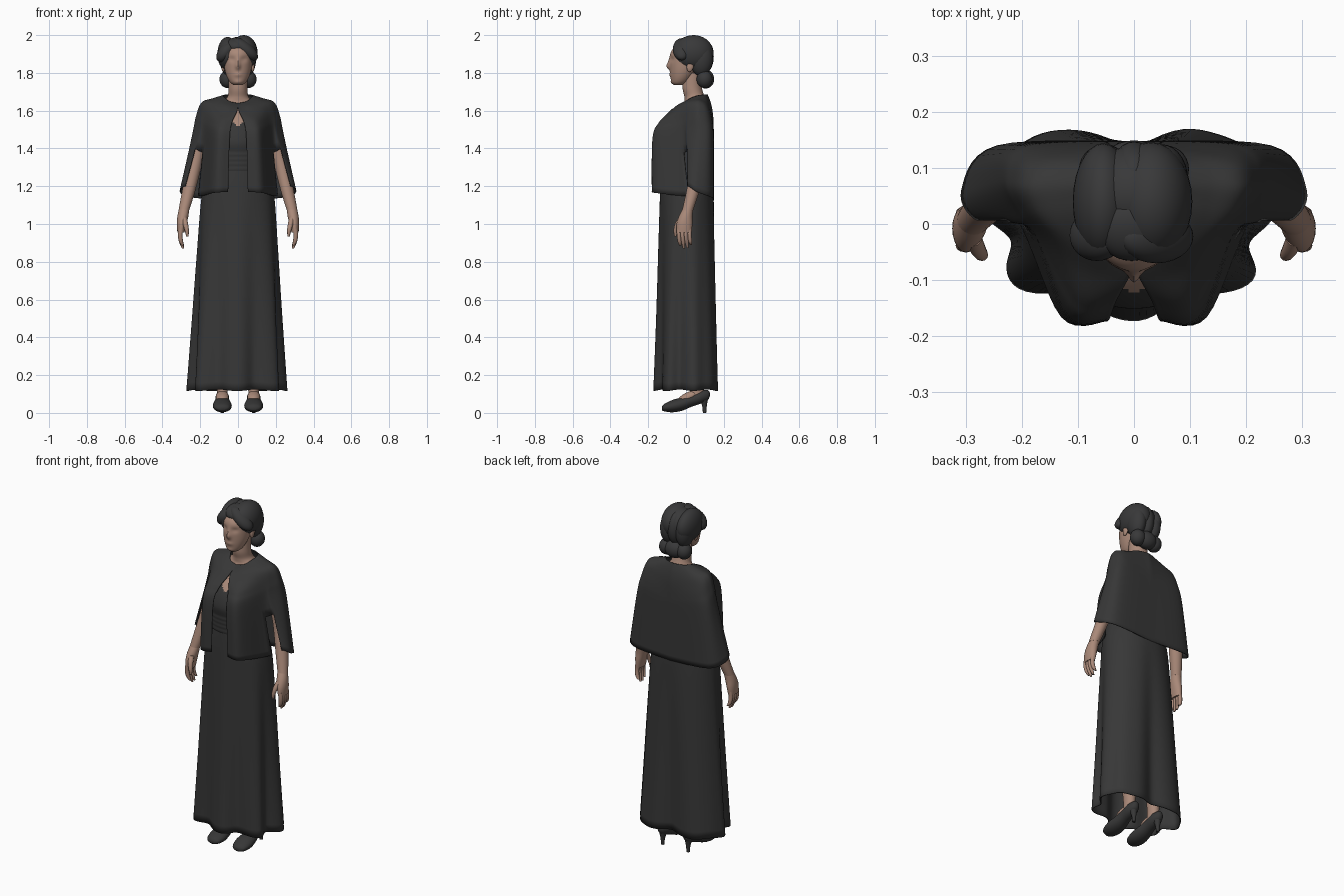
import bpy, bmesh, math
from mathutils import Matrix, Vector


def material(name, r, g, b):
    m = bpy.data.materials.new(name)
    m.diffuse_color = (r, g, b, 1)
    return m


DARK = material("charcoal cloth", 0.038, 0.038, 0.038)
HAIR = material("dark hair", 0.040, 0.040, 0.041)
SKIN = material("skin", 0.40, 0.25, 0.19)


def spline(rows, steps):
    """Catmull-Rom through rows of numbers."""
    out = []
    for i in range(len(rows) - 1):
        a, b, c, d = (rows[max(i - 1, 0)], rows[i], rows[i + 1],
                      rows[min(i + 2, len(rows) - 1)])
        for k in range(steps):
            t = k / steps
            out.append([0.5 * (2 * q + (r - p) * t + (2 * p - 5 * q + 4 * r - s) * t * t
                               + (3 * q - p - 3 * r + s) * t ** 3)
                        for p, q, r, s in zip(a, b, c, d)])
    out.append(list(rows[-1]))
    return out


def finish(name, bm, mats, mirror=False, thick=0):
    bmesh.ops.recalc_face_normals(bm, faces=bm.faces)
    me = bpy.data.meshes.new(name)
    bm.to_mesh(me)
    bm.free()
    for m in mats:
        me.materials.append(m)
    for p in me.polygons:
        p.use_smooth = True
    me.set_sharp_from_angle(angle=math.radians(50))
    ob = bpy.data.objects.new(name, me)
    bpy.context.collection.objects.link(ob)
    if mirror:
        ob.modifiers.new("mirror", 'MIRROR').merge_threshold = 0.0005
    if thick:
        s = ob.modifiers.new("thickness", 'SOLIDIFY')
        s.thickness, s.offset = thick, -1
    return ob


def loft(name, rings, mat, n=24, steps=4, along_y=False, mirror=False,
         caps=True, shape=None, thick=0, rule=None):
    """Rings of (cx, cy, z, rx, ry) skinned together."""
    bm = bmesh.new()
    loops = []
    for cx, cy, z, rx, ry in spline(rings, steps):
        loop = []
        for i in range(n):
            a = 2 * math.pi * i / n
            p = Vector((cx + rx * math.cos(a), cy + ry * math.sin(a), z))
            if shape:
                p = shape(p, a)
            loop.append(bm.verts.new((p.x, p.z, p.y) if along_y else p))
        loops.append(loop)
    for l, u in zip(loops, loops[1:]):
        for i in range(n):
            j = (i + 1) % n
            bm.faces.new((l[i], l[j], u[j], u[i]))
    if caps:
        bm.faces.new(loops[0])
        bm.faces.new(loops[-1])
    if rule:
        for f in bm.faces:
            f.material_index = rule(f.calc_center_median())
    return finish(name, bm, mat if isinstance(mat, list) else [mat], mirror, thick)


def ball(name, c, r, mat, rx=0, ry=0, mirror=False):
    bm = bmesh.new()
    m = (Matrix.Translation(c) @ Matrix.Rotation(math.radians(ry), 4, 'Y')
         @ Matrix.Rotation(math.radians(rx), 4, 'X') @ Matrix.Diagonal((*r, 1)))
    bmesh.ops.create_uvsphere(bm, u_segments=28, v_segments=18, radius=1, matrix=m)
    return finish(name, bm, [mat], mirror)


def span(z, rx, yf, yb):
    """Ring given by its front and back y."""
    return (0, (yf + yb) / 2, z, rx, (yb - yf) / 2)


# Skirt with folds that deepen towards the hem, flared at the back corners
def fold(p, a):
    k = max(0, (1.2 - p.z) / 1.08)
    w = math.cos(7 * (a + math.pi / 2))
    corner = math.sin(2 * a) ** 2 if math.sin(a) > 0 else 0
    f = 1 + k * (0.10 * w * (1 - .7 * corner) + 0.23 * corner
                 + 0.008 * math.cos(14 * a + 1))
    return Vector((p.x * f - 0.006 * k, p.y * f, p.z - 0.004 * k * k * w))


loft("skirt", [span(1.30, .15, -.13, .125), span(1.22, .175, -.135, .138),
               span(1.12, .195, -.138, .148), span(.85, .211, -.143, .152),
               span(.5, .227, -.149, .154), span(.12, .244, -.158, .156)],
     DARK, n=112, steps=6, caps=False, shape=fold, thick=.006)

# Torso: bodice with a V neckline, bare skin above it
loft("torso", [span(1.18, .165, -.12, .125), span(1.30, .142, -.12, .115),
               span(1.38, .15, -.142, .12), span(1.44, .155, -.150, .12),
               span(1.52, .15, -.122, .125), span(1.59, .14, -.060, .125),
               span(1.635, .10, -.014, .115), span(1.67, .058, -.008, .10),
               span(1.72, .05, -.018, .085), span(1.80, .05, -.015, .085)],
     [DARK, SKIN], n=96, steps=9, rule=lambda c: int(c.z > 1.515 + .9 * abs(c.x)))

# Pleated waist sash
loft("waist_sash", [span(1.28 + .0125 * i, .156, -.138 - .001 * i - .002 * (i % 2), .126)
                    for i in range(10)], DARK, n=48, steps=2, caps=False)


# Head, with nose, lips and eye sockets pushed out of the front
def face_shape(p, a):
    if p.y < 0:
        def bump(x, z, sx, sz):
            return math.exp(-((abs(p.x) - x) / sx) ** 2 - ((p.z - z) / sz) ** 2)
        p.y += (.007 * bump(.032, 1.872, .018, .014) - .017 * bump(0, 1.835, .012, .016)
                - .007 * bump(0, 1.86, .010, .022) - .005 * bump(0, 1.79, .02, .010)
                - .004 * bump(0, 1.75, .02, .010))
    return p


loft("head", [span(1.735, .022, -.062, -.02), span(1.75, .042, -.076, .01),
              span(1.78, .059, -.082, .04), span(1.82, .071, -.085, .07),
              span(1.87, .077, -.086, .1), span(1.91, .075, -.080, .1),
              span(1.94, .06, -.055, .09), span(1.96, .035, -.02, .07)],
     SKIN, n=72, steps=6, shape=face_shape)
ball("ear", (.078, .022, 1.835), (.010, .018, .03), SKIN, rx=-10, mirror=True)

# Hair: lobes split by a side parting, front sweeps and a low bun
ball("hair_crown", (.030, .04, 1.905), (.074, .106, .095), HAIR)
ball("hair_side", (-.055, .04, 1.9), (.054, .104, .09), HAIR)
ball("hair_base", (0, .052, 1.9), (.088, .088, .09), HAIR)
ball("hair_front", (-.004, -.010, 1.95), (.062, .058, .034), HAIR, rx=20)
ball("hair_back_middle", (0, .085, 1.885), (.045, .062, .095), HAIR)
ball("hair_back_side", (.050, .08, 1.875), (.046, .062, .092), HAIR, mirror=True)
ball("hair_sweep_wide", (.04, -.022, 1.925), (.08, .048, .037), HAIR, ry=40)
ball("hair_sweep_short", (-.066, -.02, 1.91), (.062, .046, .037), HAIR, ry=-50)
ball("bun_middle", (0, .104, 1.767), (.060, .045, .050), HAIR)
ball("bun_side", (.056, .098, 1.766), (.042, .042, .046), HAIR, mirror=True)

# Open cape: front panel columns, then sleeve and back columns (half, mirrored)
PANEL = [
    [(0, -.015, 1.64), (.045, -.005, 1.65), (.07, .03, 1.67)],
    [(0, -.05, 1.622), (.06, -.05, 1.627), (.115, 0, 1.65)],
    [(.006, -.088, 1.597), (.08, -.085, 1.59), (.15, -.015, 1.622)],
    [(.032, -.138, 1.535), (.10, -.138, 1.535), (.168, -.025, 1.55)],
    [(.044, -.170, 1.45), (.115, -.166, 1.45), (.18, -.02, 1.46)],
    [(.052, -.173, 1.17), (.13, -.166, 1.165), (.212, .012, 1.15)]]
SLEEVE = [
    [(.077, .05, 1.677), (.078, .07, 1.683), (.055, .10, 1.685), (0, .115, 1.685)],
    [(.13, .04, 1.662), (.135, .075, 1.664), (.11, .11, 1.652), (0, .132, 1.64)],
    [(.182, .03, 1.638), (.192, .075, 1.642), (.16, .12, 1.615), (0, .143, 1.58)],
    [(.20, .02, 1.565), (.222, .075, 1.57), (.18, .135, 1.545), (0, .147, 1.50)],
    [(.211, .008, 1.47), (.244, .075, 1.465), (.205, .14, 1.45), (0, .148, 1.42)],
    [(.280, .006, 1.20), (.308, .06, 1.17), (.245, .14, 1.14), (0, .148, 1.125)]]
N = 7
bm = bmesh.new()
verts = []
for row in spline([[v for p in a + b for v in p] for a, b in zip(PANEL, SLEEVE)], N):
    pts = spline([row[i:i + 3] for i in range(0, len(row), 3)], N)
    verts.append([bm.verts.new((max(x, 0), y, z)) for x, y, z in pts])
for j, (a, b) in enumerate(zip(verts, verts[1:])):
    for i in range(len(a) - 1):
        if not (2 * N <= i < 3 * N and j >= 4 * N + 2):   # side slit for the arm
            bm.faces.new((a[i], b[i], b[i + 1], a[i + 1]))
finish("cape", bm, [DARK], mirror=True, thick=.005)

# Arms
loft("arm", [(.15, .075, 1.62, .035, .035), (.165, .075, 1.56, .048, .046),
             (.195, .075, 1.44, .043, .043), (.225, .07, 1.33, .039, .041),
             (.260, .038, 1.18, .035, .035), (.287, .008, 1.07, .028, .029)],
     SKIN, mirror=True)
loft("palm", [(.285, .010, 1.08, .027, .028), (.292, -.002, 1.04, .029, .036),
              (.298, -.008, 1.0, .026, .042), (.302, -.01, .955, .019, .040)],
     SKIN, mirror=True)
for i, tip in enumerate((.885, .87, .872, .89)):
    y = -.038 + .019 * i
    loft("finger_%d" % (i + 1), [(.302, y, .975, .013, .012), (.306, y, .94, .012, .011),
                                 (.301, y + .004, .905, .011, .010),
                                 (.291, y + .008, tip, .006, .006)],
         SKIN, n=10, mirror=True)
loft("thumb", [(.285, -.025, 1.035, .014, .014), (.278, -.045, 1.0, .014, .014),
               (.271, -.055, .965, .011, .011), (.268, -.056, .935, .006, .006)],
     SKIN, n=12, mirror=True)

# Legs and feet in heeled shoes
loft("leg", [(.083, .055, .08, .028, .042), (.083, .06, .14, .029, .036),
             (.085, .062, .3, .045, .05), (.085, .05, .48, .055, .058)],
     SKIN, mirror=True)
ball("instep", (.083, .012, .083), (.034, .062, .026), SKIN, rx=25, mirror=True)
loft("shoe", [(.083, .024, -.127, .014, .010), (.083, .028, -.114, .038, .020),
              (.083, .036, -.07, .050, .033), (.083, .047, -.02, .046, .035),
              (.083, .066, .03, .037, .033), (.083, .084, .08, .035, .034),
              (.083, .094, .115, .022, .026), (.083, .098, .126, .008, .010)],
     DARK, along_y=True, mirror=True)
loft("shoe_heel", [(.083, .098, 0, .010, .009), (.083, .098, .035, .012, .012),
                   (.083, .094, .065, .020, .021), (.083, .090, .085, .028, .030)],
     DARK, n=16, mirror=True)
